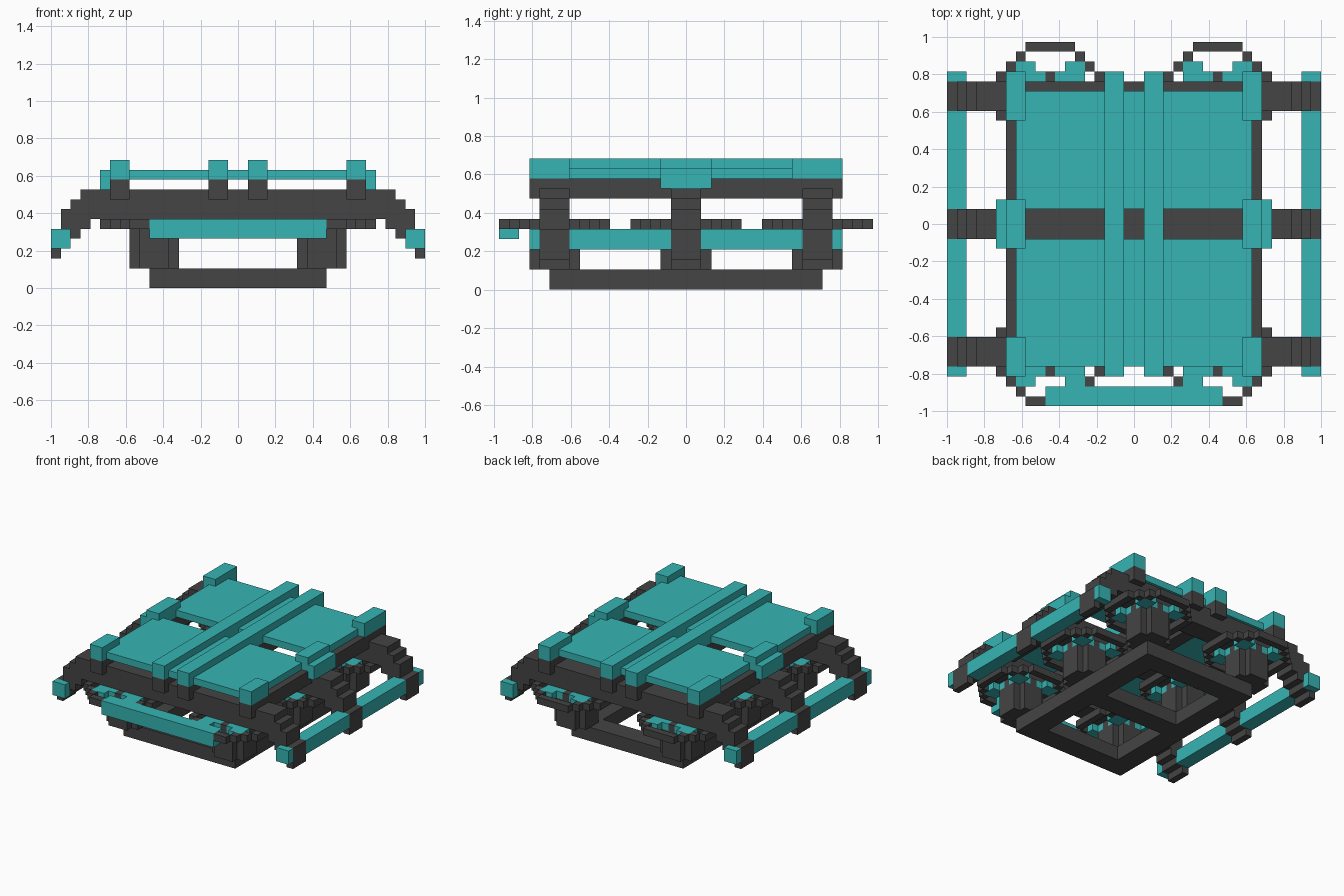
import bpy, bmesh

cube = bpy.data.objects.get("Cube")
if cube:
    bpy.data.objects.remove(cube, do_unlink=True)

U = 2 / 38  # one block


def material(name, rgb):
    m = bpy.data.materials.new(name)
    m.use_nodes = True
    m.diffuse_color = (*rgb, 1)
    m.node_tree.nodes["Principled BSDF"].inputs["Base Color"].default_value = (*rgb, 1)
    return m


TEAL = material("teal", (0.038, 0.456, 0.456))
DARK = material("dark grey", (0.058, 0.058, 0.058))


def finish(name, bm, mat):
    bmesh.ops.remove_doubles(bm, verts=bm.verts, dist=1e-4)
    bmesh.ops.recalc_face_normals(bm, faces=bm.faces)
    bmesh.ops.scale(bm, vec=(U, U, U), verts=bm.verts)
    me = bpy.data.meshes.new(name)
    bm.to_mesh(me)
    bm.free()
    me.materials.append(mat)
    ob = bpy.data.objects.new(name, me)
    bpy.context.collection.objects.link(ob)
    return ob


def prism(name, mat, pts, a, b, axis="z"):
    """Extrude a 2D outline from a to b along z (xy outline) or y (xz outline)."""
    place = (lambda p, t: (p[0], p[1], t)) if axis == "z" else (lambda p, t: (p[0], t, p[1]))
    bm = bmesh.new()
    lo = [bm.verts.new(place(p, a)) for p in pts]
    hi = [bm.verts.new(place(p, b)) for p in pts]
    bm.faces.new(lo)
    bm.faces.new(hi)
    n = len(pts)
    for i in range(n):
        j = (i + 1) % n
        bm.faces.new((lo[i], lo[j], hi[j], hi[i]))
    return finish(name, bm, mat)


def box(name, mat, x, y, z):
    return prism(name, mat, [(x[0], y[0]), (x[1], y[0]), (x[1], y[1]), (x[0], y[1])], *z)


def pair(name, mat, x, y, z):
    """A box and its mirror image across x."""
    box("left_" + name, mat, x, y, z)
    box("right_" + name, mat, (-x[1], -x[0]), y, z)


def cells(name, mat, grid, z0, z1):
    """Slab made of unit squares, with walls only on its outside."""
    bm = bmesh.new()

    def quad(*co):
        bm.faces.new([bm.verts.new(c) for c in co])

    for cx, cy in grid:
        x0, x1, y0, y1 = cx - .5, cx + .5, cy - .5, cy + .5
        ring = [(x0, y0), (x1, y0), (x1, y1), (x0, y1)]
        quad(*[(*p, z1) for p in ring])
        quad(*[(*p, z0) for p in reversed(ring)])
        for i, (dx, dy) in enumerate(((0, -1), (1, 0), (0, 1), (-1, 0))):
            if (cx + dx, cy + dy) not in grid:
                p, q = ring[i], ring[(i + 1) % 4]
                quad((*p, z0), (*q, z0), (*q, z1), (*p, z1))
    return finish(name, bm, mat)


# Bottom skid frame: two rails and three crossbars
pair("skid_rail", DARK, (6, 9), (-13.5, 13.5), (0, 2))
for label, y in (("front", -12), ("middle", 0), ("rear", 12)):
    box(label + "_skid_crossbar", DARK, (-6, 6), (y - 1.5, y + 1.5), (0, 2))

# Stepped arms reaching across the body and down to the side rails
half = [(15, 7), (15, 6), (16, 6), (16, 5), (17, 5), (17, 4), (18, 4), (18, 3), (19, 3),
        (19, 6), (18, 6), (18, 8), (17, 8), (17, 9), (16, 9), (16, 10)]
outline = half + [(-x, z) for x, z in reversed(half)]
for label, y in (("front", -13), ("middle", 0), ("rear", 13)):
    prism(label + "_arm", DARK, outline, y - 1.5, y + 1.5, "y")

# Side rails, in sections between the arms
for label, y in (("front_end", (-15.5, -14.5)), ("front", (-11.5, -1.5)),
                 ("rear", (1.5, 11.5)), ("rear_end", (14.5, 15.5))):
    pair(label + "_side_rail", TEAL, (17, 19), y, (4, 6))

# Six rotors: motor pod, guard ring, four blades and a dark hub cross
span = range(-5, 6)
reach = {0: 5, 1: 5, 2: 5, 3: 4, 4: 3}
guard = {(x, y) for x in span for y in span
         if (abs(y) == 5 and abs(x) <= 2) or (abs(y) < 5 and abs(x) == reach[abs(y)])}
blades = {(x, y) for x in span for y in span
          if 1 <= abs(x) <= 3 and 1 <= abs(y) <= 3 and {abs(x), abs(y)} != {1, 3}}
cross = {(x, y) for x in span for y in span if x * y == 0 and abs(x + y) <= 2}
pod = [(-1.5, -2.5), (1.5, -2.5), (1.5, -1.5), (2.5, -1.5), (2.5, 1.5), (1.5, 1.5),
       (1.5, 2.5), (-1.5, 2.5), (-1.5, 1.5), (-2.5, 1.5), (-2.5, -1.5), (-1.5, -1.5)]
for side, cx in (("left", 8.5), ("right", -8.5)):
    for label, cy in (("front", -13), ("middle", 0), ("rear", 13)):
        name = side + "_" + label

        def at(grid):
            return {(x + cx, y + cy) for x, y in grid}

        prism(name + "_motor_pod", DARK, [(x + cx, y + cy) for x, y in pod], 2, 6)
        # the front bumper takes the place of part of the front guards
        ring = {c for c in at(guard) if not (abs(c[0]) < 9 and c[1] < -16.5)}
        cells(name + "_rotor_guard", DARK, ring, 6, 7)
        cells(name + "_rotor_blades", TEAL, at(blades), 6, 7)
        cells(name + "_rotor_hub", DARK, at(cross), 6, 7)

# Front bumper
box("front_bumper", TEAL, (-9, 9), (-18.5, -16.5), (5, 7))

# Lengthwise beams under the deck
pair("inner_beam", DARK, (1, 3), (-15.5, 15.5), (9, 11))
pair("outer_beam", DARK, (11, 13), (-15.5, 15.5), (9, 11))

# Deck panels, top strips and raised blocks
box("front_deck_panel", TEAL, (-12, 12), (-14.5, -1.5), (11, 12))
box("rear_deck_panel", TEAL, (-12, 12), (1.5, 13.5), (11, 12))
pair("deck_strip", TEAL, (1, 3), (-15.5, 15.5), (11, 13))
pair("front_corner_block", TEAL, (11, 13), (-15.5, -11.5), (11, 13))
pair("rear_corner_block", TEAL, (11, 13), (10.5, 15.5), (11, 13))
for side, s in (("left", 1), ("right", -1)):
    step = [(11, 11), (13, 11), (13, 10), (14, 10), (14, 12), (13, 12), (13, 13), (11, 13)]
    prism(side + "_middle_block", TEAL, [(s * x, z) for x, z in step], -2.5, 2.5, "y")
